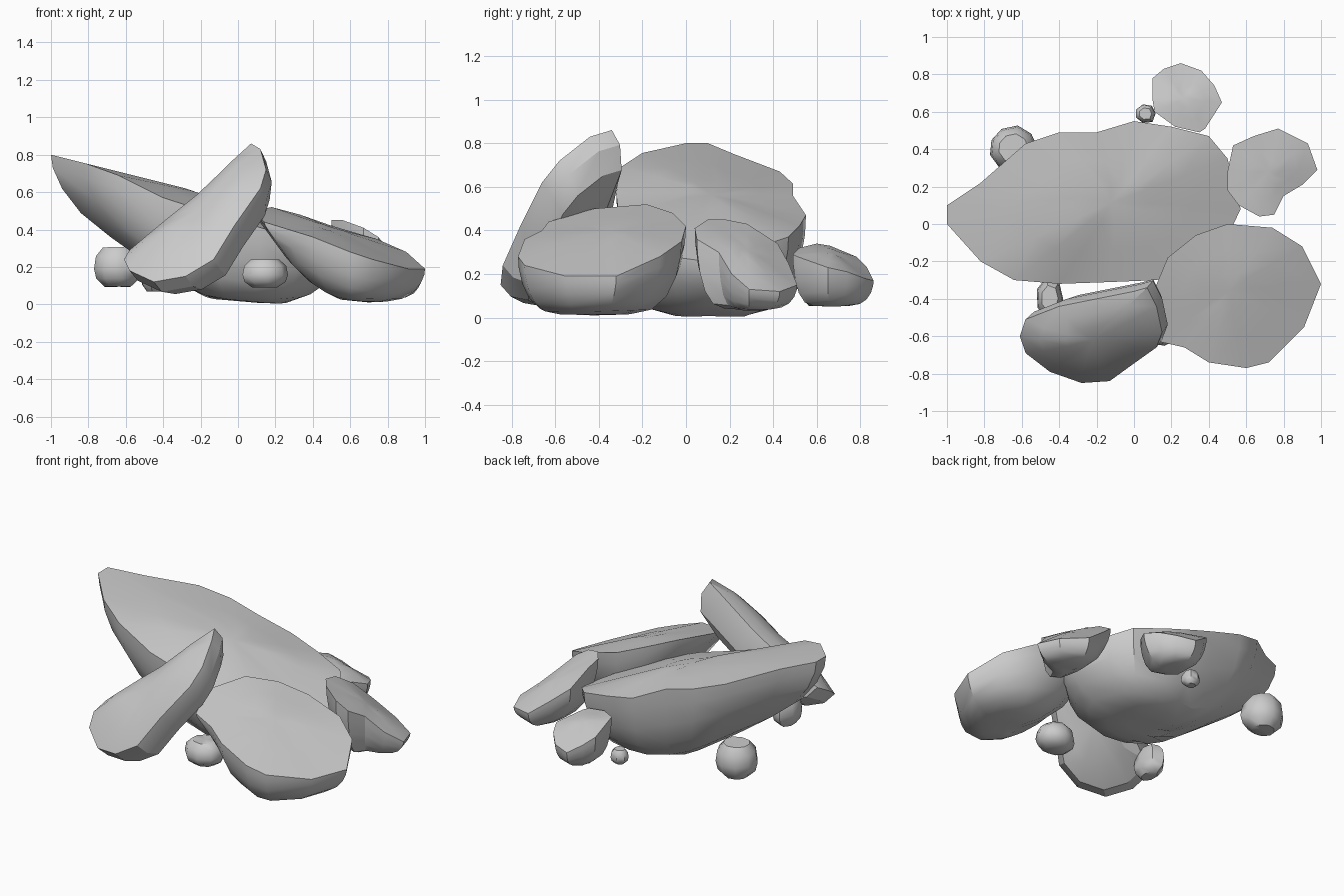
import bpy, bmesh, math, random
from mathutils import Vector

if "Cube" in bpy.data.objects:
    bpy.data.objects.remove(bpy.data.objects["Cube"])

random.seed(4)


def loft(name, rings, angle=32):
    """Skin a stack of equal-length rings, closing both ends."""
    bm = bmesh.new()
    vs = [[bm.verts.new(p) for p in r] for r in rings]
    n = len(vs[0])
    for a, b in zip(vs, vs[1:]):
        for i in range(n):
            j = (i + 1) % n
            bm.faces.new((a[i], a[j], b[j], b[i]))
    caps = [bm.faces.new(vs[0]), bm.faces.new(vs[-1])]
    bmesh.ops.poke(bm, faces=caps)
    bmesh.ops.recalc_face_normals(bm, faces=bm.faces)
    me = bpy.data.meshes.new(name)
    bm.to_mesh(me)
    bm.free()
    ob = bpy.data.objects.new(name, me)
    bpy.context.collection.objects.link(ob)
    bpy.context.view_layer.objects.active = ob
    ob.select_set(True)
    bpy.ops.object.shade_smooth_by_angle(angle=math.radians(angle))
    ob.select_set(False)
    return ob


def interp(pts, x):
    """Piecewise linear profile lookup."""
    if x <= pts[0][0]:
        return pts[0][1]
    for (x0, z0), (x1, z1) in zip(pts, pts[1:]):
        if x <= x1:
            return z0 + (z1 - z0) * (x - x0) / (x1 - x0)
    return pts[-1][1]


BELLY = ((1, 0), (.99, .2), (.94, .48), (.84, .74), (.68, .92), (.45, .99), (.2, 1))


def hull_rock(name, rim, peak, centre, keel, belly=BELLY):
    """Rock with a low crown over its rim and a belly curving down to a keel profile."""
    cx, cy = centre
    top = Vector(peak)
    rings = [[top.lerp(Vector(p), s) for p in rim] for s in (.25, .6)]
    for s, d in belly:
        ring = []
        for x, y, z in rim:
            px, py = cx + (x - cx) * s, cy + (y - cy) * s
            ring.append((px, py, z + (min(interp(keel, px), z - .02) - z) * d))
        rings.append(ring)
    return loft(name, rings)


def pebble(name, centre, half, sides=8):
    """Small chunky stone."""
    jit = [random.uniform(.88, 1.05) for _ in range(sides)]
    rings = []
    for s, z in ((.62, 1), (.92, .55), (1, -.1), (.9, -.6), (.55, -1)):
        rings.append([(centre[0] + half[0] * s * jit[i] * math.cos(math.tau * i / sides),
                       centre[1] + half[1] * s * jit[i] * math.sin(math.tau * i / sides),
                       centre[2] + half[2] * (z + .15 * (jit[i] - 1)))
                      for i in range(sides)])
    return loft(name, rings, 45)


# Large tilted slab
hull_rock("large_slab", [
    (-1, 0, .8), (-.82, -.2, .755), (-.64, -.3, .69), (-.4, -.32, .57), (-.12, -.31, .48),
    (.12, -.3, .41), (.34, -.22, .34), (.5, -.07, .28), (.57, .08, .26), (.5, .35, .33),
    (.4, .47, .37), (.2, .52, .42), (0, .55, .47), (-.2, .49, .56), (-.4, .49, .615),
    (-.58, .43, .67), (-.82, .22, .75), (-1, .1, .8)], (-.1, .12, .575), (0, .1),
    ((-1, .45), (-.9, .4), (-.68, .32), (-.45, .19), (-.3, .1), (-.15, .03), (.2, 0),
     (.32, .01), (.45, .06), (.57, .1)))

# Right slab resting against it
hull_rock("right_slab", [
    (.18, -.18, .52), (.33, -.06, .48), (.5, 0, .42), (.74, -.02, .35), (.9, -.12, .28),
    (1, -.32, .19), (.91, -.55, .19), (.72, -.74, .24), (.6, -.77, .28), (.4, -.74, .36),
    (.27, -.66, .4), (.14, -.63, .44), (.08, -.42, .5)], (.5, -.35, .41), (.62, -.45),
    ((.08, .42), (.22, .27), (.31, .17), (.45, .07), (.55, .025), (.7, .01), (.87, .015),
     (1, .03)))

# Leaning front slab: crowned front face, sides running down to a smaller back
face = [Vector(p) for p in (
    (.07, -.34, .86), (.12, -.44, .83), (.15, -.58, .72), (.12, -.66, .62), (-.02, -.76, .42),
    (-.13, -.84, .24), (-.28, -.85, .15), (-.45, -.79, .12), (-.58, -.69, .18),
    (-.61, -.6, .24), (-.58, -.51, .29), (-.4, -.44, .44), (-.2, -.4, .6), (0, -.36, .79))]
mid = sum(face, Vector()) / len(face)
off = Vector((.075, .085, -.12))
loft("leaning_slab", [[mid + (p - mid) * s + off * d for p in face]
                      for s, d in ((.35, -.33), (.7, -.24), (1, 0), (.98, .5), (.84, 1),
                                   (.5, 1.25))], 28)

# Rock at the right back
hull_rock("right_back_rock", [
    (.5, .18, .45), (.56, .1, .45), (.67, .04, .41), (.75, .05, .36), (.8, .15, .3),
    (.9, .21, .2), (.98, .29, .13), (.93, .43, .12), (.77, .51, .15), (.64, .47, .25),
    (.53, .42, .34), (.5, .28, .43)], (.72, .28, .32), (.73, .28),
    ((.5, .22), (.6, .11), (.72, .04), (.85, .03), (.93, .03), (.98, .05)))

# Rock at the back
hull_rock("back_rock", [
    (.1, .66, .33), (.1, .78, .28), (.16, .83, .23), (.25, .86, .17), (.36, .82, .18),
    (.43, .74, .21), (.47, .65, .23), (.38, .51, .28), (.35, .49, .29), (.22, .52, .32),
    (.11, .6, .34)], (.27, .67, .31), (.27, .66), ((.1, .1), (.2, .055), (.36, .05), (.47, .09)))

# Small stones around the foot
pebble("left_back_stone", (-.645, .41, .2), (.14, .125, .105), 9)
pebble("tiny_stone", (.06, .59, .1), (.06, .055, .045), 7)
pebble("front_stone", (.14, -.54, .165), (.125, .11, .075), 9)
pebble("left_stone", (-.45, -.4, .16), (.08, .12, .09), 7)
